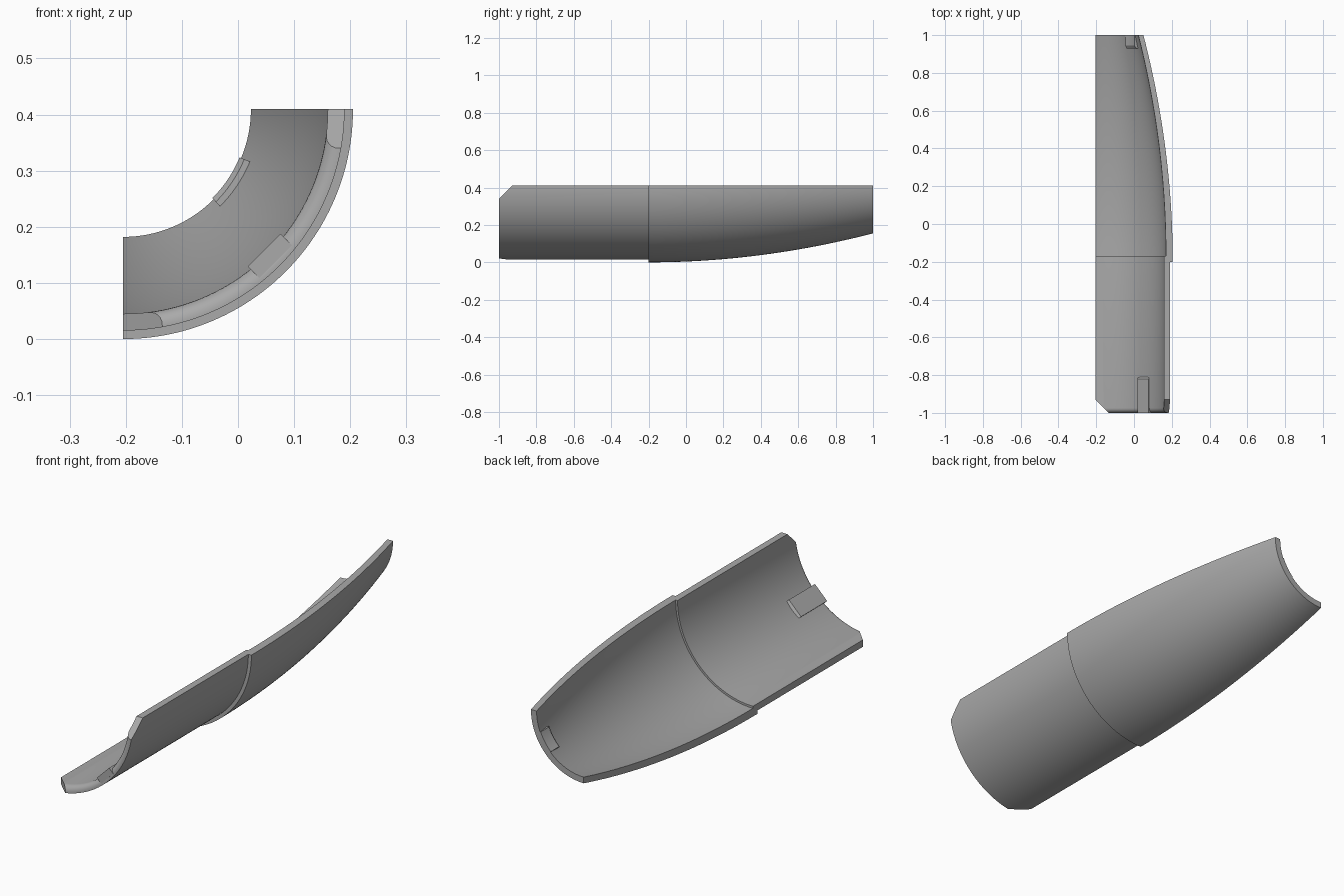
import bpy, bmesh
from math import cos, sin, pi, radians
from mathutils import Vector, Matrix

if "Cube" in bpy.data.objects:
    bpy.data.objects.remove(bpy.data.objects["Cube"], do_unlink=True)

AXIS = Vector((-0.205, 0, 0.41))   # the shell is a quarter turn around this y-line

grey = bpy.data.materials.new("plain grey")
grey.use_nodes = True
grey.diffuse_color = (0.4, 0.4, 0.4, 1)
grey.node_tree.nodes["Principled BSDF"].inputs["Base Color"].default_value = grey.diffuse_color


def finish(name, bm):
    bmesh.ops.recalc_face_normals(bm, faces=bm.faces)
    mesh = bpy.data.meshes.new(name)
    bm.to_mesh(mesh)
    bm.free()
    mesh.materials.append(grey)
    obj = bpy.data.objects.new(name, mesh)
    bpy.context.collection.objects.link(obj)
    bpy.ops.object.select_all(action='DESELECT')
    obj.select_set(True)
    bpy.context.view_layer.objects.active = obj
    bpy.ops.object.shade_smooth_by_angle(angle=radians(25))
    return obj


def sweep(profile, start, end, steps):
    """Turn a closed (radius, y) profile around the axis, with flat end caps."""
    bm = bmesh.new()
    rings = []
    for i in range(steps + 1):
        a = start + (end - start) * i / steps
        rings.append([bm.verts.new(AXIS + Vector((r * cos(a), y, -r * sin(a))))
                      for r, y in profile])
    n = len(profile)
    for a, b in zip(rings, rings[1:]):
        for j in range(n):
            k = (j + 1) % n
            bm.faces.new((a[j], a[k], b[k], b[j]))
    bm.faces.new(rings[0])
    bm.faces.new(rings[-1])
    return bm


def taper(r0, r1, y0, steps=24):
    """Curve that starts parallel to the axis and closes in towards the back."""
    return [(r0 + (r1 - r0) * (i / steps) ** 2, y0 + (1 - y0) * i / steps)
            for i in range(steps + 1)]


# Shell: straight sleeve in front, tapering nose behind, rounded inner front lip
f = 0.026
lip = [(0.365 + f * (1 - cos(t)), -1 + f * (1 - sin(t)))
       for t in [pi / 2 * i / 6 for i in range(6, -1, -1)]]
lip = [(0.365 + f - f * sin(pi / 2 * i / 6), -1 + f - f * cos(pi / 2 * i / 6))
       for i in range(7)]
outer = [(0.395, -1), (0.395, -0.2)] + taper(0.41, 0.255, -0.2)
inner = taper(0.374, 0.228, -0.17)[::-1] + [(0.365, -0.17)]
shell = sweep(outer + inner + lip[::-1], 0, pi / 2, 48)

# Cut the two front corners at 45 degrees
for corner, normal in (((0, -0.93, 0.41), (0, -1, 1)), ((-0.205, -0.93, 0), (-1, -1, 0))):
    cut = bmesh.ops.bisect_plane(
        shell, geom=shell.verts[:] + shell.edges[:] + shell.faces[:],
        plane_co=corner, plane_no=Vector(normal).normalized(), clear_outer=True)
    edges = [e for e in cut["geom_cut"] if isinstance(e, bmesh.types.BMEdge)]
    bmesh.ops.edgenet_fill(shell, edges=edges)
finish("quarter_shell", shell)

# Flat key inside the front lip, with a sloped back end
key = bmesh.new()
bmesh.ops.create_cube(key, size=1)
for v in key.verts:
    top = v.co.x < 0
    back = v.co.y > 0
    v.co = Vector((0.356 if top else 0.385,
                   (-0.82 if top else -0.787) if back else -1,
                   v.co.z * 0.083))
bmesh.ops.transform(key, verts=key.verts,
                    matrix=Matrix.Translation(AXIS) @ Matrix.Rotation(pi / 4, 4, 'Y'))
finish("front_key", key)

# Small curved ridge inside the back opening
ridge = sweep([(0.225, 1), (0.225, 0.945), (0.234, 0.93), (0.25, 0.93), (0.25, 1)],
              radians(22.5), radians(45), 12)
finish("back_ridge", ridge)
